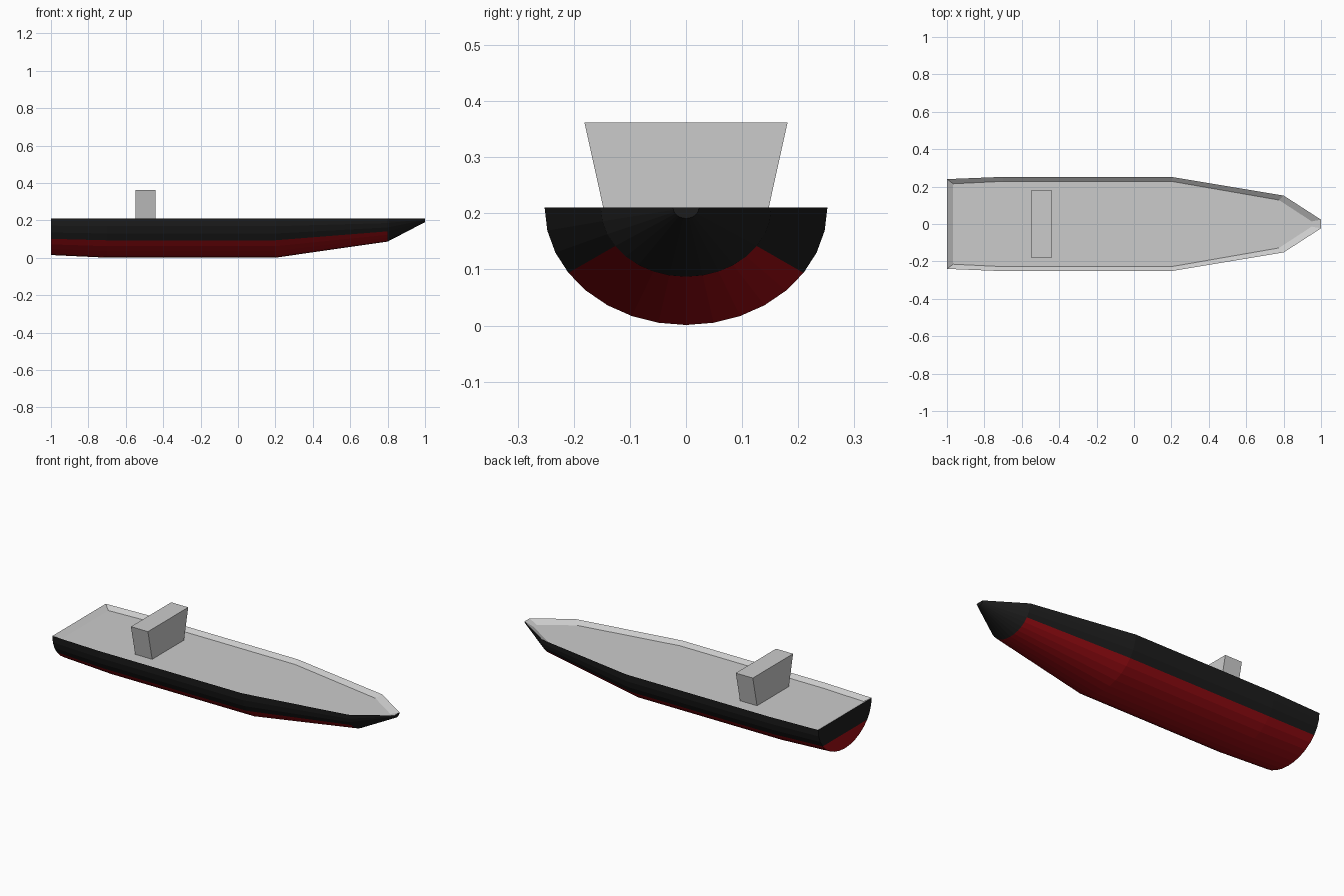
import bpy
from math import sin, cos, pi

if "Cube" in bpy.data.objects:
    bpy.data.objects.remove(bpy.data.objects["Cube"])

TOP = 0.21      # sheer line height
N = 16          # facets around the half-round section
BAND = 3        # facets of black topside on each flank


def material(name, rgb):
    m = bpy.data.materials.new(name)
    m.diffuse_color = (*rgb, 1)
    m.use_nodes = True
    m.node_tree.nodes["Principled BSDF"].inputs["Base Color"].default_value = m.diffuse_color
    return m


def build(name, verts, faces, mats=(), ids=None):
    me = bpy.data.meshes.new(name)
    me.from_pydata(verts, [], faces)
    for m in mats:
        me.materials.append(m)
    if ids:
        me.polygons.foreach_set("material_index", ids)
    me.update()
    ob = bpy.data.objects.new(name, me)
    bpy.context.collection.objects.link(ob)
    return ob


black = material("topside_black", (0.012, 0.012, 0.012))
red = material("bottom_red", (0.35, 0.004, 0.007))

# Hull: half-ellipse sections (x, half width, depth) lofted from stern to bow
stations = [(-1, 0.24, 0.195), (-0.7, 0.252, 0.209), (0.2, 0.252, 0.209),
            (0.8, 0.152, 0.123), (1, 0.023, 0.019)]
verts, faces, ids = [], [], []
for x, w, d in stations:
    verts += [(x, w * cos(pi * j / N), TOP - d * sin(pi * j / N)) for j in range(N + 1)]
R = N + 1
for s in range(len(stations) - 1):
    for j in range(N):
        a, b = s * R + j, (s + 1) * R + j
        faces.append((a, b, b + 1, a + 1))
        ids.append(int(BAND <= j < N - BAND and s < len(stations) - 2))

# Transom split at the waterline, and the tiny bow cap
faces.append([*range(BAND + 1), *range(N - BAND, R)])
ids.append(0)
faces.append(list(range(BAND, N - BAND + 1)))
ids.append(1)
faces.append(list(range(len(verts) - 1, len(verts) - R - 1, -1)))
ids.append(0)
build("hull", verts, faces, (black, red), ids)

# Deck: recessed floor with sloping bulwark walls up to the sheer line
floor = [(-0.967, 0.215), (-0.7, 0.228), (0.2, 0.228), (0.775, 0.128), (0.95, 0.014)]
rim = [(x, w) for x, w, d in stations]


def loop(pts, z):
    return [(x, -y, z) for x, y in pts] + [(x, y, z) for x, y in reversed(pts)]


n = 2 * len(rim)
walls = [(i, (i + 1) % n, n + (i + 1) % n, n + i) for i in range(n)]
build("deck", loop(rim, TOP) + loop(floor, TOP - 0.02),
      walls + [list(range(n, 2 * n))])

# Bridge: block that flares outwards to the top
x0, x1 = -0.547, -0.44
box = [(x, y, z) for z, w in ((TOP - 0.02, 0.143), (0.362, 0.181))
       for x, y in ((x0, -w), (x1, -w), (x1, w), (x0, w))]
build("bridge", box, [(3, 2, 1, 0), (4, 5, 6, 7)] +
      [(i, (i + 1) % 4, 4 + (i + 1) % 4, 4 + i) for i in range(4)])
